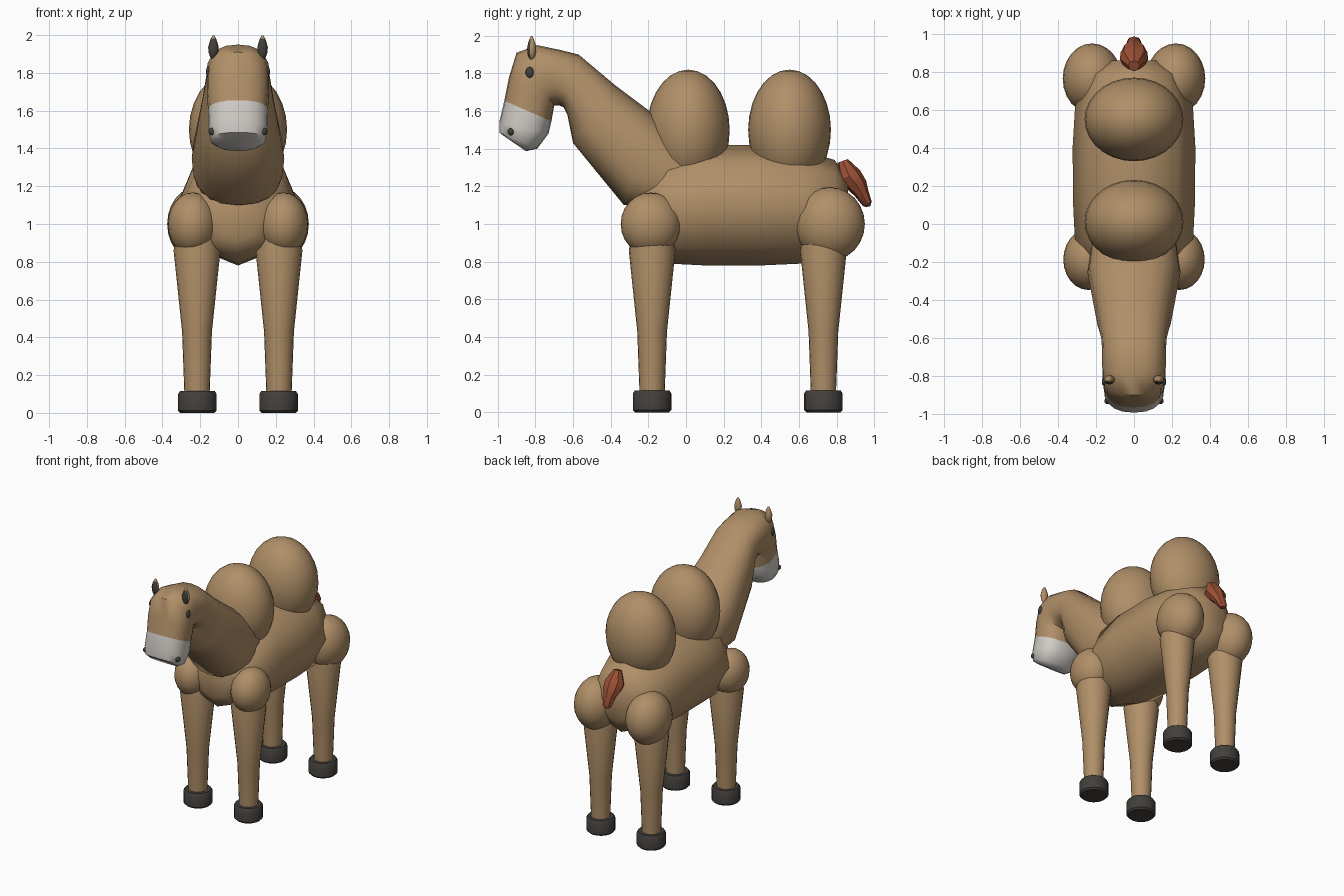
import bpy, bmesh, math
from mathutils import Vector

if "Cube" in bpy.data.objects:
    bpy.data.objects.remove(bpy.data.objects["Cube"])


def material(name, rgb):
    m = bpy.data.materials.new(name)
    m.diffuse_color = (*rgb, 1)
    m.use_nodes = True
    m.node_tree.nodes["Principled BSDF"].inputs["Base Color"].default_value = m.diffuse_color
    return m


TAN = material("tan_coat", (0.434, 0.275, 0.138))
PALE = material("pale_muzzle", (0.65, 0.62, 0.58))
DARK = material("dark_horn", (0.055, 0.05, 0.045))
RUST = material("rust_hair", (0.33, 0.08, 0.035))


def finish(name, bm, mats, angle=50, rule=None):
    bmesh.ops.recalc_face_normals(bm, faces=bm.faces)
    if rule:
        for f in bm.faces:
            f.material_index = rule(f)
    me = bpy.data.meshes.new(name)
    bm.to_mesh(me)
    bm.free()
    ob = bpy.data.objects.new(name, me)
    bpy.context.collection.objects.link(ob)
    for m in mats:
        me.materials.append(m)
    bpy.ops.object.select_all(action='DESELECT')
    ob.select_set(True)
    bpy.context.view_layer.objects.active = ob
    bpy.ops.object.shade_smooth_by_angle(angle=math.radians(angle))
    return ob


def loft(name, sections, mats, sides=16, power=2.0, angle=50, split=None):
    """Skin rings given as (top y, top z, bottom y, bottom z, half width)."""
    bm = bmesh.new()
    rings = []
    for ty, tz, by, bz, hw in sections:
        top, bot = Vector((0, ty, tz)), Vector((0, by, bz))
        mid, half = (top + bot) / 2, (top - bot) / 2
        ring = []
        for i in range(sides):
            a = 2 * math.pi * i / sides
            c, s = math.cos(a), math.sin(a)
            c = math.copysign(abs(c) ** (2 / power), c)
            s = math.copysign(abs(s) ** (2 / power), s)
            ring.append(bm.verts.new(mid + half * c + Vector((hw * s, 0, 0))))
        rings.append(ring)
    for k, (r0, r1) in enumerate(zip(rings, rings[1:])):
        for i in range(sides):
            j = (i + 1) % sides
            f = bm.faces.new((r0[i], r0[j], r1[j], r1[i]))
            f.material_index = int(split is not None and k >= split)
    bm.faces.new(rings[0])
    bm.faces.new(rings[-1]).material_index = int(split is not None)
    return finish(name, bm, mats, angle)


def ellipsoid(name, center, radii, mats, seg=24, rule=None, taper=0.0):
    bm = bmesh.new()
    bmesh.ops.create_uvsphere(bm, u_segments=seg, v_segments=seg // 2, radius=1)
    for v in bm.verts:
        k = 1 - taper * max(v.co.z, 0)
        v.co = Vector((v.co.x * radii[0] * k, v.co.y * radii[1] * k,
                       v.co.z * radii[2])) + Vector(center)
    return finish(name, bm, mats, rule=rule)


def turned(name, x, y, profile, mat, sides=20):
    """Vertical round part from (radius, height) pairs."""
    rings = []
    bm = bmesh.new()
    for r, z in profile:
        rings.append([bm.verts.new((x + r * math.cos(2 * math.pi * i / sides),
                                    y + r * math.sin(2 * math.pi * i / sides), z))
                      for i in range(sides)])
    for r0, r1 in zip(rings, rings[1:]):
        for i in range(sides):
            j = (i + 1) % sides
            bm.faces.new((r0[i], r0[j], r1[j], r1[i]))
    bm.faces.new(rings[0])
    bm.faces.new(rings[-1])
    return finish(name, bm, [mat], 40)


# Eight-sided barrel body: (y, centre z, half width, half height)
barrel = [(-0.30, 1.03, 0.10, 0.12), (-0.25, 1.04, 0.23, 0.21),
          (-0.10, 1.08, 0.31, 0.29), (0.10, 1.10, 0.32, 0.32),
          (0.40, 1.10, 0.323, 0.32), (0.62, 1.09, 0.31, 0.30),
          (0.79, 1.09, 0.24, 0.25), (0.86, 1.09, 0.12, 0.14)]
loft("body", [(y, z + h, y, z - h, w) for y, z, w, h in barrel], [TAN], 8, angle=60)

# Neck curving over into the head, with a pale muzzle
loft("neck_and_head", [
    (0.05, 1.38, -0.22, 1.10, 0.22),
    (-0.18, 1.59, -0.33, 1.10, 0.245),
    (-0.38, 1.74, -0.60, 1.43, 0.20),
    (-0.57, 1.90, -0.63, 1.58, 0.172),
    (-0.67, 1.925, -0.65, 1.62, 0.168),
    (-0.79, 1.95, -0.675, 1.63, 0.168),
    (-0.90, 1.91, -0.70, 1.63, 0.165),
    (-0.94, 1.78, -0.705, 1.60, 0.165),
    (-0.965, 1.655, -0.715, 1.545, 0.158),
    (-0.992, 1.54, -0.73, 1.48, 0.16),
    (-0.99, 1.485, -0.79, 1.40, 0.145),
    (-0.96, 1.462, -0.85, 1.387, 0.11)],
    [TAN, PALE], 20, power=2.4, split=8)

# Humps
for label, y in (("front_hump", 0.012), ("rear_hump", 0.55)):
    ellipsoid(label, (0, y, 1.50), (0.26, 0.22, 0.32), [TAN], 28)

# Legs, with joints at the top and hooves at the bottom
for side, s in (("left", -1), ("right", 1)):
    for end, y, jx, jy, rad in (
            ("front", -0.18, 0.24, -0.187, (0.132, 0.16, 0.167)),
            ("rear", 0.73, 0.22, 0.765, (0.155, 0.185, 0.195))):
        ellipsoid(f"{end}_{side}_joint", (s * jx, jy, 1.0), rad, [TAN])
        turned(f"{end}_{side}_leg", s * 0.217, y,
               [(0.066, 0.08), (0.079, 0.43), (0.124, 0.86), (0.10, 0.98)], TAN)
        turned(f"{end}_{side}_hoof", s * 0.215, y,
               [(0.09, 0.0), (0.102, 0.012), (0.102, 0.10), (0.092, 0.115)], DARK)

    # Ears with dark fronts, eyes and nostrils
    ellipsoid(f"{side}_ear", (s * 0.13, -0.82, 1.935), (0.028, 0.024, 0.065),
              [TAN, DARK], 16, taper=0.4,
              rule=lambda f: int(f.normal.y < -0.3 and f.calc_center_median().z < 1.985))
    ellipsoid(f"{side}_eye", (s * 0.158, -0.83, 1.805), (0.012, 0.022, 0.03), [DARK], 14)
    ellipsoid(f"{side}_nostril", (s * 0.138, -0.93, 1.49), (0.018, 0.018, 0.02), [DARK], 12)

# Tail tuft
loft("tail", [
    (0.86, 1.345, 0.805, 1.325, 0.03),
    (0.925, 1.285, 0.81, 1.22, 0.075),
    (0.957, 1.23, 0.85, 1.19, 0.07),
    (0.968, 1.18, 0.895, 1.15, 0.045),
    (0.986, 1.12, 0.94, 1.095, 0.036),
    (0.98, 1.095, 0.955, 1.09, 0.02)], [RUST], 8, angle=35)
